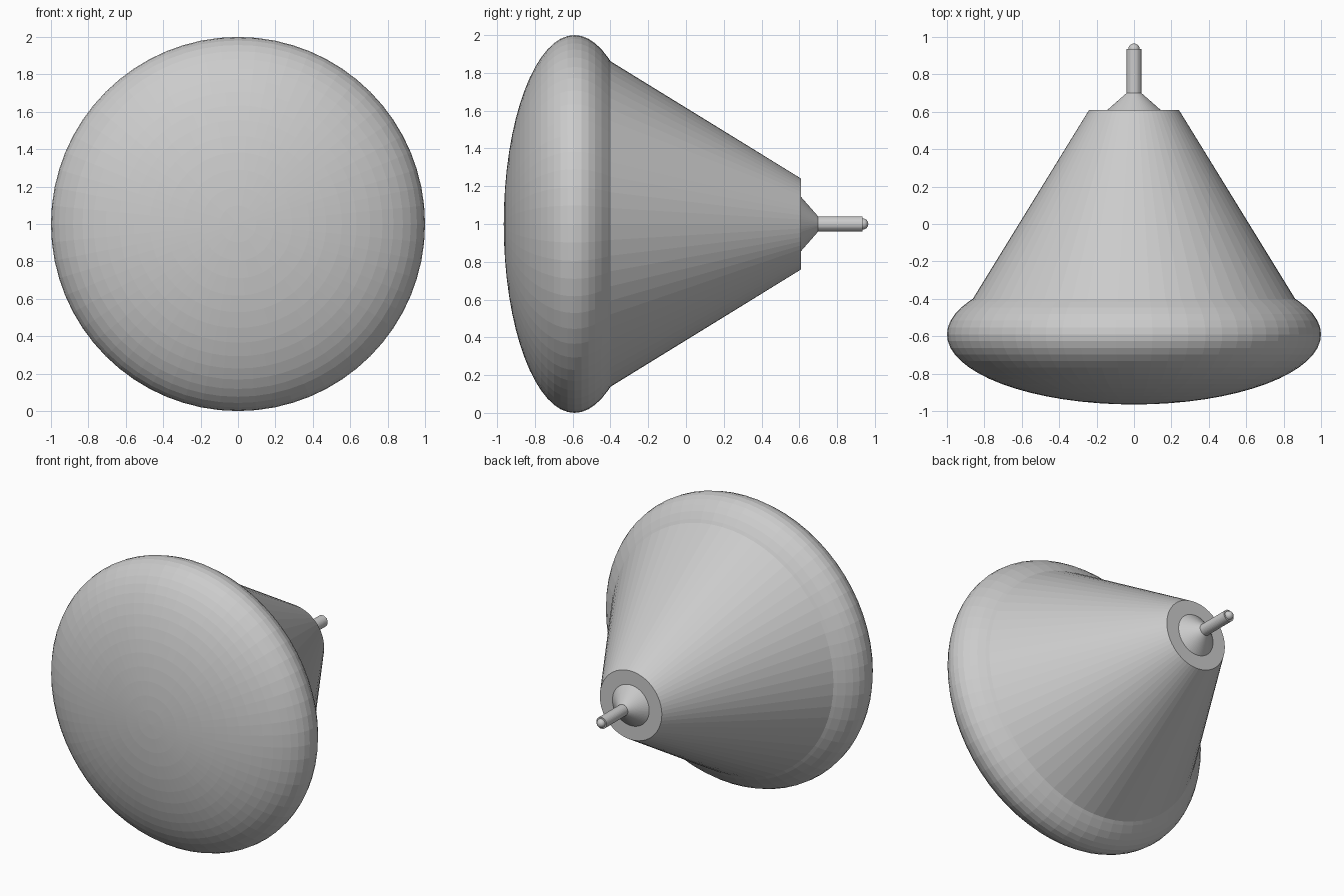
import bpy, bmesh
from math import sin, cos, pi, radians

if "Cube" in bpy.data.objects:
    bpy.data.objects.remove(bpy.data.objects["Cube"])

SEGMENTS = 64
AXIS_Z = 1.0


def lathe(name, profile, segments=SEGMENTS):
    """Revolve (y, radius) points about the horizontal axis at z = 1."""
    bm = bmesh.new()
    rings = []
    for y, r in profile:
        if r < 1e-5:
            rings.append([bm.verts.new((0, y, AXIS_Z))])
        else:
            rings.append([bm.verts.new((r * cos(2 * pi * i / segments), y,
                                        AXIS_Z + r * sin(2 * pi * i / segments)))
                          for i in range(segments)])
    for a, b in zip(rings, rings[1:]):
        for i in range(segments):
            j = (i + 1) % segments
            corners = [a[i % len(a)], a[j % len(a)], b[j % len(b)], b[i % len(b)]]
            bm.faces.new(list(dict.fromkeys(corners)))
    bmesh.ops.recalc_face_normals(bm, faces=bm.faces)
    mesh = bpy.data.meshes.new(name)
    bm.to_mesh(mesh)
    bm.free()
    obj = bpy.data.objects.new(name, mesh)
    bpy.context.collection.objects.link(obj)
    return obj


# Bulging front face: flattened ellipsoid that ends where the funnel begins
DOME_Y, DOME_DEPTH, STEP = -0.59, 0.375, 180 / 32
angles = [-90 + STEP * i for i in range(22)] + [30.5]
dome = [(DOME_Y + DOME_DEPTH * sin(radians(a)), cos(radians(a))) for a in angles]
lathe("screen_dome", dome)

# Tapering funnel with a flat annular rear rim
lathe("funnel", [dome[-1], (0.61, 0.24), (0.61, 0.0)])

# Small collar cone on the rear face
lathe("collar", [(0.605, 0.148), (0.70, 0.04), (0.70, 0.0)])

# Rear pin with its rounded tip
lathe("pin", [(0.69, 0.04), (0.935, 0.04), (0.935, 0.0)], 32)
lathe("pin_tip", [(0.935 + 0.03 * sin(pi / 2 * i / 8), 0.03 * cos(pi / 2 * i / 8))
                  for i in range(9)], 32)
